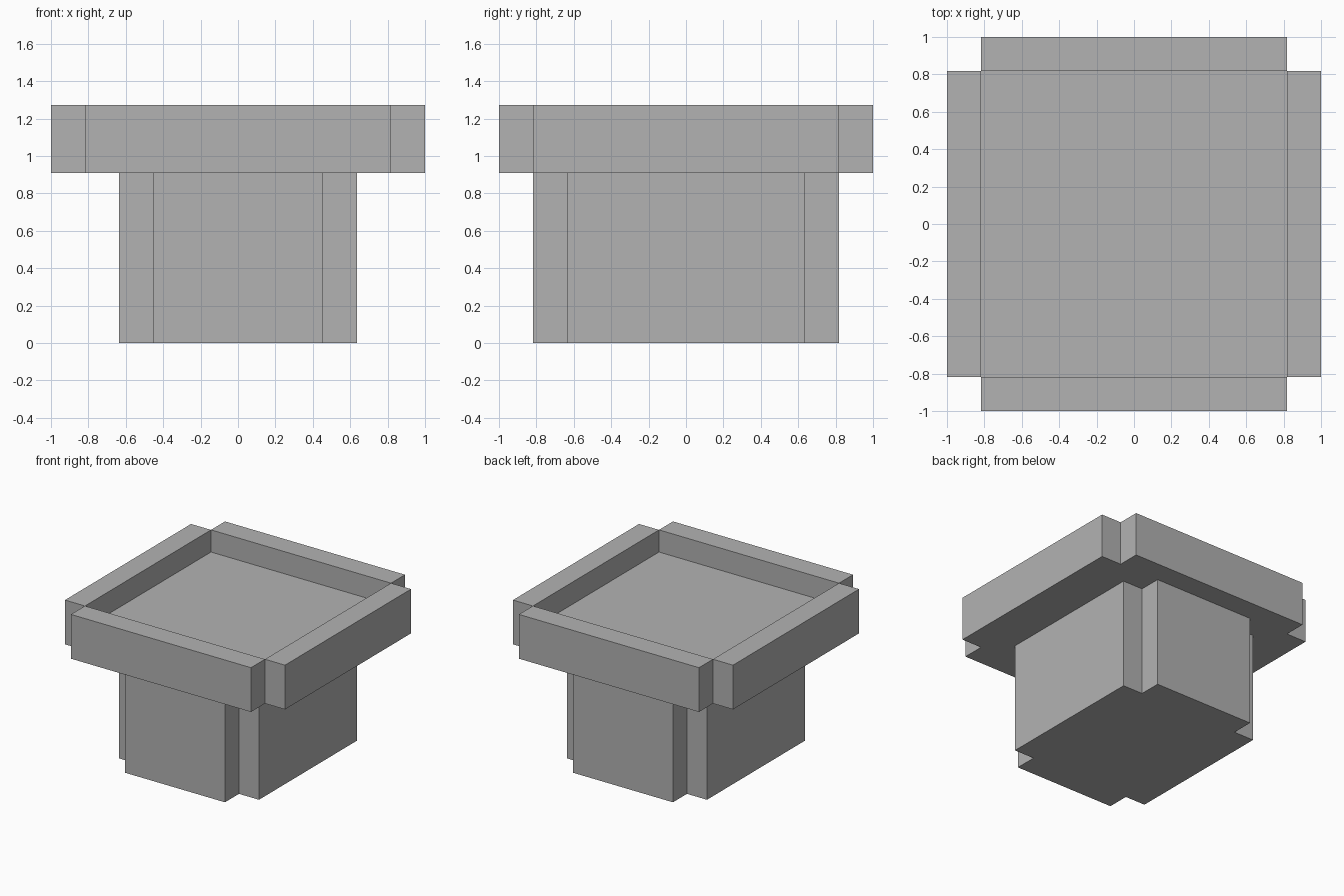
import bpy
import bmesh
from mathutils import Matrix, Vector

U = 2 / 11  # one block; the whole model is 11 blocks wide

if "Cube" in bpy.data.objects:
    bpy.data.objects.remove(bpy.data.objects["Cube"], do_unlink=True)

grey = bpy.data.materials.new("plain_grey")
grey.use_nodes = True
colour = (0.448, 0.448, 0.448, 1)
grey.diffuse_color = colour
grey.node_tree.nodes["Principled BSDF"].inputs["Base Color"].default_value = colour


def add_object(name, bm):
    bmesh.ops.recalc_face_normals(bm, faces=bm.faces)
    mesh = bpy.data.meshes.new(name)
    bm.to_mesh(mesh)
    bm.free()
    mesh.materials.append(grey)
    obj = bpy.data.objects.new(name, mesh)
    bpy.context.collection.objects.link(obj)
    return obj


def box(name, size, centre):
    bm = bmesh.new()
    bmesh.ops.create_cube(bm, size=1, matrix=Matrix.Translation(centre) @ Matrix.Diagonal((*size, 1)))
    return add_object(name, bm)


def notched_block(name, half_x, half_y, notch, z0, z1):
    """Upright block with a square notch cut from each corner."""
    a, b = half_x - notch, half_y - notch
    corner = [(half_x, b), (a, b), (a, half_y)]
    outline = []
    for sx, sy in ((1, 1), (-1, 1), (-1, -1), (1, -1)):
        pts = corner if sx * sy > 0 else corner[::-1]
        outline += [(sx * x, sy * y, z0) for x, y in pts]
    bm = bmesh.new()
    base = bm.faces.new([bm.verts.new(p) for p in outline])
    top = bmesh.ops.extrude_face_region(bm, geom=[base], use_keep_orig=True)["geom"]
    bmesh.ops.translate(bm, vec=Vector((0, 0, z1 - z0)),
                        verts=[v for v in top if isinstance(v, bmesh.types.BMVert)])
    return add_object(name, bm)


# Pot body, slightly deeper than wide
notched_block("pot_body", 3.5 * U, 4.5 * U, U, 0, 5 * U)

# Filling, sunk one block below the rim top
box("soil", (9 * U, 9 * U, U), (0, 0, 5.5 * U))

# Four rim boards that meet only at their inner corners
for name, sx, sy in (("rim_left", 1, 0), ("rim_right", -1, 0), ("rim_back", 0, 1), ("rim_front", 0, -1)):
    size = (U, 9 * U, 2 * U) if sx else (9 * U, U, 2 * U)
    box(name, size, (5 * U * sx, 5 * U * sy, 6 * U))
